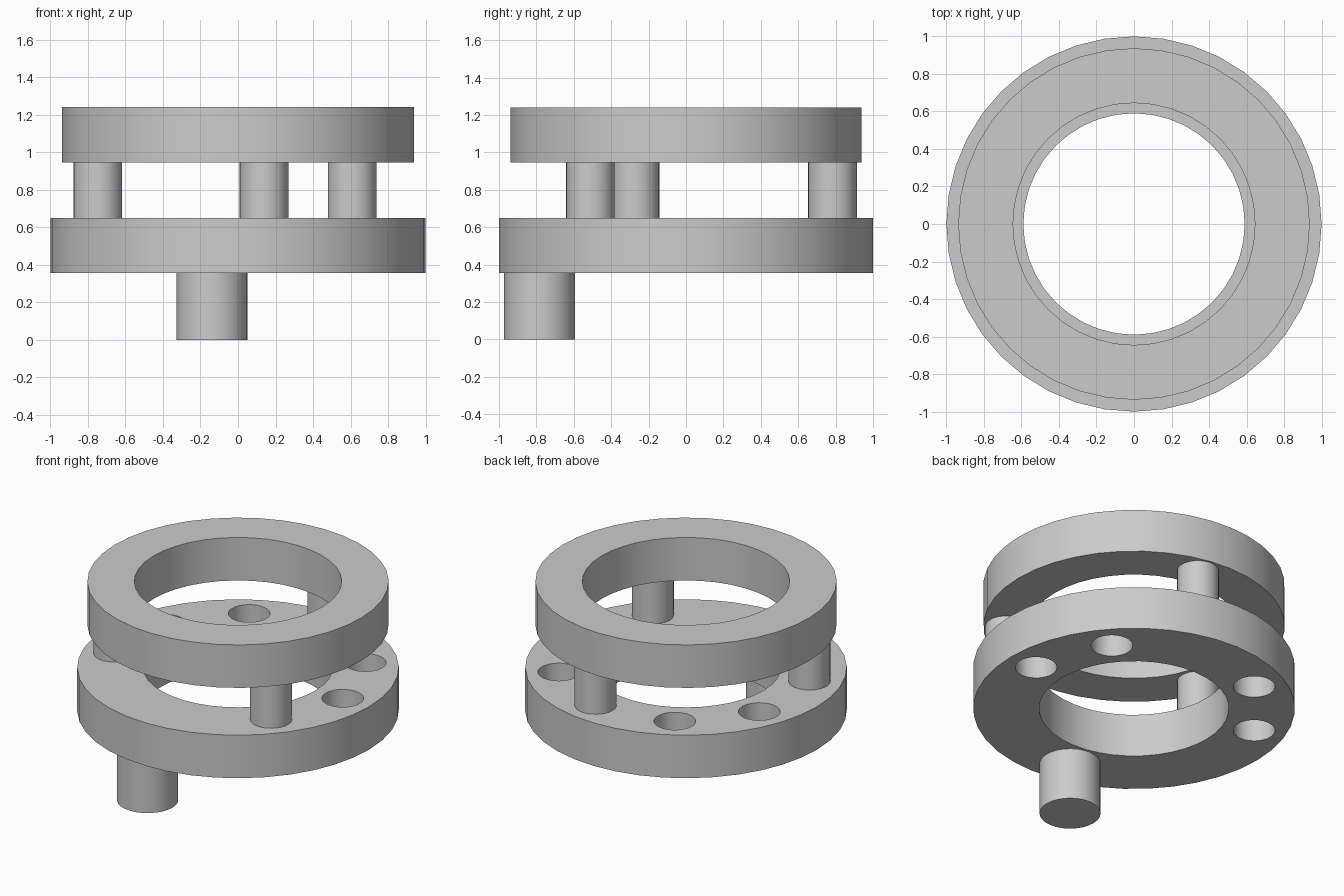
import bpy
from math import cos, sin, radians

if "Cube" in bpy.data.objects:
    bpy.data.objects.remove(bpy.data.objects["Cube"], do_unlink=True)

grey = bpy.data.materials.new("plain_grey")
grey.use_nodes = True
colour = (0.6, 0.6, 0.6, 1)
grey.diffuse_color = colour
grey.node_tree.nodes["Principled BSDF"].inputs["Base Color"].default_value = colour

PITCH = 0.795       # radius of the circle the pins and holes sit on
PIN_R = 0.13


def cylinder(name, radius, low, high, angle=None, sides=40):
    """Upright cylinder, on the axis or at an angle on the pitch circle."""
    x = y = 0
    if angle is not None:
        x, y = PITCH * cos(radians(angle)), PITCH * sin(radians(angle))
    bpy.ops.mesh.primitive_cylinder_add(
        vertices=sides, radius=radius, depth=high - low,
        location=(x, y, (low + high) / 2))
    obj = bpy.context.object
    obj.name = obj.data.name = name
    obj.data.materials.append(grey)
    return obj


def smooth(obj):
    bpy.ops.object.select_all(action='DESELECT')
    obj.select_set(True)
    bpy.context.view_layer.objects.active = obj
    bpy.ops.object.shade_smooth_by_angle(angle=radians(35))


def drill(obj, cutters):
    """Cut every cutter out of the object, then discard the cutters."""
    bpy.context.view_layer.objects.active = obj
    for cutter in cutters:
        mod = obj.modifiers.new("bore", 'BOOLEAN')
        mod.operation = 'DIFFERENCE'
        mod.solver = 'EXACT'
        mod.object = cutter
        bpy.ops.object.modifier_apply(modifier=mod.name)
        bpy.data.objects.remove(cutter, do_unlink=True)


def ring(name, outer, inner, low, high, holes=()):
    obj = cylinder(name, outer, low, high)
    cutters = [cylinder("bore_cutter", inner, low - 0.1, high + 0.1)]
    cutters += [cylinder("hole_cutter", PIN_R, low - 0.1, high + 0.1, a, 28)
                for a in holes]
    drill(obj, cutters)
    smooth(obj)


pin_angles = (80, 200, 320)
open_holes = (0, 40, 120, 160)

# Two rings, the lower one drilled
ring("lower_ring", 1.0, 0.59, 0.355, 0.65, pin_angles + open_holes)
ring("upper_ring", 0.937, 0.645, 0.945, 1.24)

# Pins pass through the lower ring and carry the upper one
for number, angle in enumerate(pin_angles, 1):
    smooth(cylinder(f"spacer_pin_{number}", PIN_R, 0.355, 0.945, angle, 28))

# Thick peg under the lower ring
smooth(cylinder("bottom_peg", 0.19, 0, 0.355, 260, 28))
